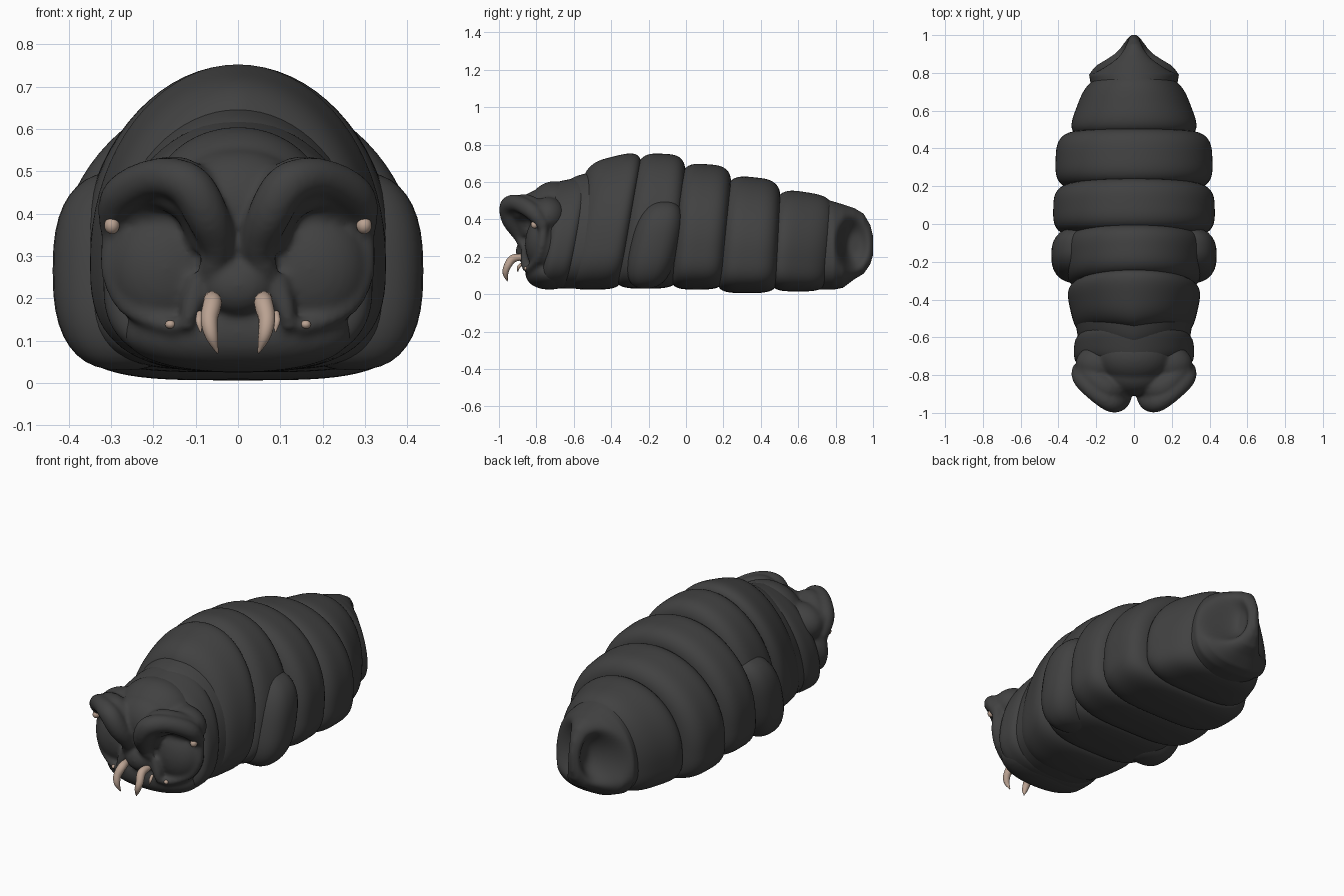
import bpy, bmesh, math
from mathutils import Vector

cube = bpy.data.objects.get("Cube")
if cube:
    bpy.data.objects.remove(cube)


def material(name, rgb):
    m = bpy.data.materials.new(name)
    m.use_nodes = True
    m.diffuse_color = (*rgb, 1)
    m.node_tree.nodes["Principled BSDF"].inputs["Base Color"].default_value = (*rgb, 1)
    return m


SKIN = material("charcoal skin", (0.053, 0.053, 0.053))
HORN = material("pale horn", (0.49, 0.36, 0.285))


def finish(bm, name, mat):
    bmesh.ops.recalc_face_normals(bm, faces=bm.faces)
    for f in bm.faces:
        f.smooth = True
    me = bpy.data.meshes.new(name)
    bm.to_mesh(me)
    bm.free()
    me.materials.append(mat)
    ob = bpy.data.objects.new(name, me)
    bpy.context.collection.objects.link(ob)
    return ob


def skin_rings(bm, rings):
    rows = [[bm.verts.new(p) for p in ring] for ring in rings]
    n = len(rows[0])
    for a, b in zip(rows, rows[1:]):
        for i in range(n):
            j = (i + 1) % n
            bm.faces.new((a[i], a[j], b[j], b[i]))
    bm.faces.new(rows[0])
    bm.faces.new(rows[-1])


def section(y, hw, zb, zt, low, n=72):
    """Body outline: domed above, squared off below for a small low."""
    zm = zb + 0.36 * (zt - zb)
    pts = []
    for i in range(n):
        a = math.tau * i / n
        c, s = math.cos(a), math.sin(a)
        e = 1 if s >= 0 else low
        r = zt - zm if s >= 0 else zm - zb
        pts.append(Vector((hw * math.copysign(abs(c) ** e, c), y,
                           zm + r * math.copysign(abs(s) ** e, s))))
    return pts


def segment(name, ys, hws, zts, zb, slants, low=0.55, chevron=0, rings=24):
    """One puffy body ring, tucked in at both ends."""
    bm = bmesh.new()
    out = []
    for k in range(rings + 1):
        t = 0.5 - 0.5 * math.cos(math.pi * k / rings)
        mix = lambda p: p[0] + (p[1] - p[0]) * t
        u = abs(2 * t - 1)
        puff = (1 - u ** 3.5) ** 0.5
        hw = mix(hws) * (0.75 + 0.25 * puff)
        top = mix(zts) - 0.085 * (1 - puff)
        ring = section(mix(ys), hw, zb + 0.04 * (1 - puff), top, low)
        for p in ring:
            p.y += mix(slants) * (p.z - 0.35)
            p.y -= chevron * (1 - t) * max(0, 1 - abs(p.x) / hw) * max(0, p.z - 0.25)
        out.append(ring)
    skin_rings(bm, out)
    return finish(bm, name, SKIN)


def blob(bm, centre, radii, power=1):
    """Ellipsoid, boxier for a power below one."""
    made = bmesh.ops.create_uvsphere(bm, u_segments=32, v_segments=20, radius=1)
    for v in made["verts"]:
        v.co = Vector([c + r * math.copysign(abs(q) ** power, q)
                       for c, r, q in zip(centre, radii, v.co)])


def tube(bm, pts, side=1, steps=6, n=14):
    """Round tapering tube through (x, y, z, radius) points."""
    pts = [Vector((p[0] * side, *p[1:])) for p in pts]
    ext = [pts[0] * 2 - pts[1], *pts, pts[-1] * 2 - pts[-2]]
    path = []
    for a, b, c, d in zip(ext, ext[1:], ext[2:], ext[3:]):
        for k in range(steps):
            t = k / steps
            path.append(0.5 * (2 * b + (c - a) * t + (2 * a - 5 * b + 4 * c - d) * t * t
                               + (3 * b - a - 3 * c + d) * t ** 3))
    path.append(pts[-1])
    rings = []
    for i, p in enumerate(path):
        d = path[min(i + 1, len(path) - 1)] - path[max(i - 1, 0)]
        q = d.to_3d().to_track_quat('Z', 'Y')
        rings.append([p.to_3d() + q @ Vector((math.cos(math.tau * j / n),
                      math.sin(math.tau * j / n), 0)) * max(p[3], 0.002) for j in range(n)])
    skin_rings(bm, rings)


# Body rings from neck to rump
segment("neck_fold", (-0.735, -0.56), (0.32, 0.315), (0.58, 0.64), 0.03, (0.15, 0.2), 0.75, 0.25)
segment("collar_fold", (-0.65, -0.44), (0.285, 0.32), (0.61, 0.69), 0.03, (0.2, 0.22), 0.75, 0.2)
segment("shoulder_ring", (-0.57, -0.30), (0.305, 0.37), (0.70, 0.775), 0.025, (0.22, 0.17), 0.7, 0.1)
segment("chest_ring", (-0.32, -0.03), (0.36, 0.375), (0.757, 0.745), 0.03, (0.17, 0.08))
segment("middle_ring", (-0.05, 0.22), (0.43, 0.425), (0.705, 0.685), 0.025, (0.08, 0.08))
segment("belly_ring", (0.20, 0.495), (0.42, 0.41), (0.64, 0.61), 0.006, (0.08, 0.05))
segment("rump_ring", (0.475, 0.78), (0.36, 0.25), (0.57, 0.52), 0.015, (0.05, 0.12))

# Side swellings on the chest
for side, word in ((1, "left"), (-1, "right")):
    bm = bmesh.new()
    blob(bm, (0.27 * side, -0.165, 0.265), (0.168, 0.135, 0.235), 0.78)
    for v in bm.verts:
        v.co.y += 0.22 * (v.co.z - 0.27)
    finish(bm, word + "_chest_swelling", SKIN)

# Tail: wedge with a deep hollow on each side of a central ridge
stations = [(0.62, 0.22, 0.03, 0.52), (0.72, 0.225, 0.025, 0.515), (0.79, 0.238, 0.025, 0.495),
            (0.84, 0.21, 0.035, 0.48), (0.90, 0.14, 0.08, 0.46), (0.95, 0.078, 0.11, 0.43),
            (0.985, 0.035, 0.16, 0.37), (1.0, 0.012, 0.21, 0.31)]
rings = []
for a, b in zip(stations, stations[1:]):
    for k in range(6):
        rings.append(section(*(p + (q - p) * k / 6 for p, q in zip(a, b)), low=0.75))
rings.append(section(*stations[-1], low=0.75))
for ring in rings:
    for p in ring:
        d = ((p.y - 0.9) / 0.075) ** 2 + ((p.z - 0.27) / 0.125) ** 2
        p.x *= 1 - 0.9 * math.exp(-d * d)
bm = bmesh.new()
skin_rings(bm, rings)
finish(bm, "tail", SKIN)

# Head: fused masses, brow ridges and cheek rims
bm = bmesh.new()
blob(bm, (0, -0.71, 0.29), (0.275, 0.15, 0.25))
blob(bm, (0, -0.70, 0.42), (0.21, 0.16, 0.185))
blob(bm, (0, -0.79, 0.42), (0.17, 0.12, 0.135))
blob(bm, (0, -0.73, 0.12), (0.27, 0.13, 0.095), 0.9)
blob(bm, (0, -0.85, 0.23), (0.085, 0.06, 0.07))
blob(bm, (0, -0.81, 0.36), (0.10, 0.085, 0.14))
brow = [(0.30, -0.76, 0.36, 0.03), (0.28, -0.82, 0.44, 0.045), (0.20, -0.90, 0.485, 0.045),
        (0.12, -0.945, 0.47, 0.052), (0.075, -0.935, 0.40, 0.052),
        (0.05, -0.89, 0.32, 0.04), (0.07, -0.87, 0.26, 0.025)]
brow_back = [(0.26, -0.76, 0.42, 0.06), (0.20, -0.83, 0.465, 0.06), (0.14, -0.87, 0.465, 0.07),
             (0.09, -0.87, 0.42, 0.065), (0.06, -0.84, 0.33, 0.055)]
rim = [(0.295, -0.76, 0.37, 0.025), (0.30, -0.77, 0.27, 0.025), (0.27, -0.79, 0.19, 0.022),
       (0.21, -0.82, 0.15, 0.02), (0.14, -0.85, 0.13, 0.018)]
for side in (1, -1):
    blob(bm, (0.18 * side, -0.74, 0.42), (0.13, 0.10, 0.10))
    blob(bm, (0.17 * side, -0.76, 0.27), (0.14, 0.10, 0.15))
    tube(bm, brow, side)
    tube(bm, brow_back, side)
    tube(bm, rim, side)
    tube(bm, [(0.09, -0.85, 0.25, 0.03), (0.11, -0.86, 0.18, 0.025),
              (0.125, -0.86, 0.125, 0.015)], side)
head = finish(bm, "head", SKIN)
fuse = head.modifiers.new("fuse", 'REMESH')
fuse.mode = 'VOXEL'
fuse.voxel_size = 0.01
fuse.use_smooth_shade = True
soften = head.modifiers.new("soften", 'SMOOTH')
soften.factor = 0.5
soften.iterations = 8

# Fangs, small teeth and eyes
fang = [(0.065, -0.87, 0.20, 0.016), (0.06, -0.925, 0.19, 0.022), (0.068, -0.955, 0.15, 0.02),
        (0.062, -0.965, 0.11, 0.015), (0.048, -0.955, 0.07, 0.002)]
tooth = [(0.09, -0.875, 0.165, 0.008), (0.092, -0.895, 0.145, 0.008), (0.088, -0.9, 0.12, 0.002)]
for side, word in ((1, "left"), (-1, "right")):
    for name, path in (("fang", fang), ("small_tooth", tooth)):
        bm = bmesh.new()
        tube(bm, path, side)
        finish(bm, word + "_" + name, HORN)
    bm = bmesh.new()
    blob(bm, (0.298 * side, -0.81, 0.372), (0.018, 0.02, 0.02))
    finish(bm, word + "_eye", HORN)
    bm = bmesh.new()
    blob(bm, (0.16 * side, -0.855, 0.138), (0.012, 0.012, 0.01))
    finish(bm, word + "_cheek_spur", HORN)
